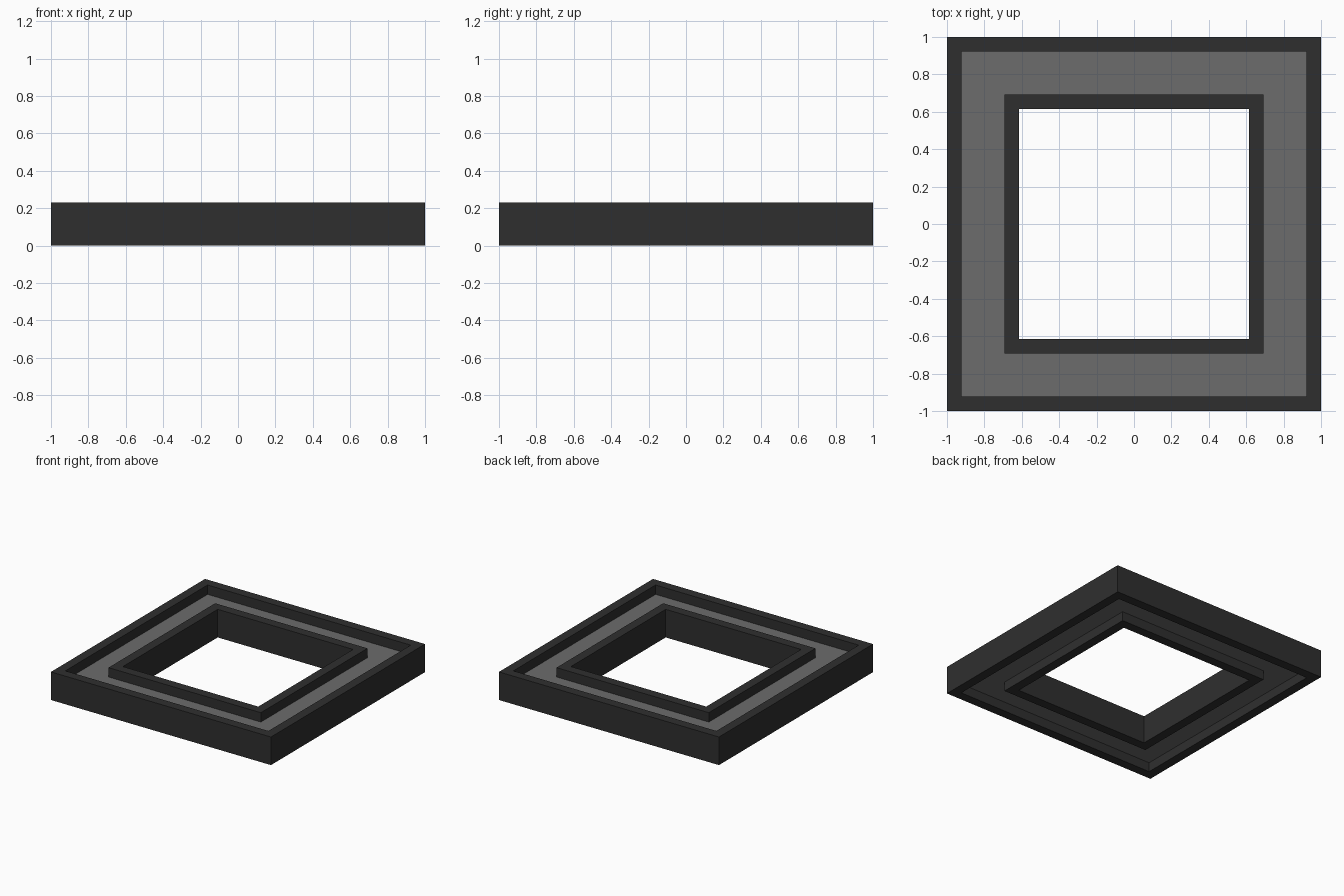
import bpy, bmesh

cube = bpy.data.objects.get("Cube")
if cube:
    bpy.data.objects.remove(cube, do_unlink=True)

U = 1 / 13  # wall thickness; every size is a multiple of it


def make_material(name, value):
    mat = bpy.data.materials.new(name)
    mat.use_nodes = True
    color = (value, value, value, 1)
    mat.diffuse_color = color
    bsdf = next(n for n in mat.node_tree.nodes if n.type == 'BSDF_PRINCIPLED')
    bsdf.inputs["Base Color"].default_value = color
    bsdf.inputs["Roughness"].default_value = 0.8
    return mat


def square_ring(name, outer, inner, z0, z1, mat):
    """Sweep a rectangular section around a square."""
    bm = bmesh.new()
    section = [(outer, z0), (outer, z1), (inner, z1), (inner, z0)]
    corners = [(-1, -1), (1, -1), (1, 1), (-1, 1)]
    rings = [[bm.verts.new((sx * r, sy * r, z)) for r, z in section]
             for sx, sy in corners]
    for i in range(4):
        a, b = rings[i], rings[(i + 1) % 4]
        for j in range(4):
            k = (j + 1) % 4
            bm.faces.new((a[j], b[j], b[k], a[k]))
    bmesh.ops.recalc_face_normals(bm, faces=bm.faces)
    mesh = bpy.data.meshes.new(name)
    bm.to_mesh(mesh)
    bm.free()
    mesh.materials.append(mat)
    obj = bpy.data.objects.new(name, mesh)
    bpy.context.scene.collection.objects.link(obj)
    return obj


charcoal = make_material("charcoal", 0.028)
grey = make_material("mid grey", 0.15)

# Full-height walls around the outside and around the opening
square_ring("outer_frame", 13 * U, 12 * U, 0, 3 * U, charcoal)
square_ring("inner_frame", 9 * U, 8 * U, 0, 3 * U, charcoal)

# Panel set back from both the top and the bottom between the walls
square_ring("recessed_panel", 12 * U, 9 * U, U, 2 * U, grey)
